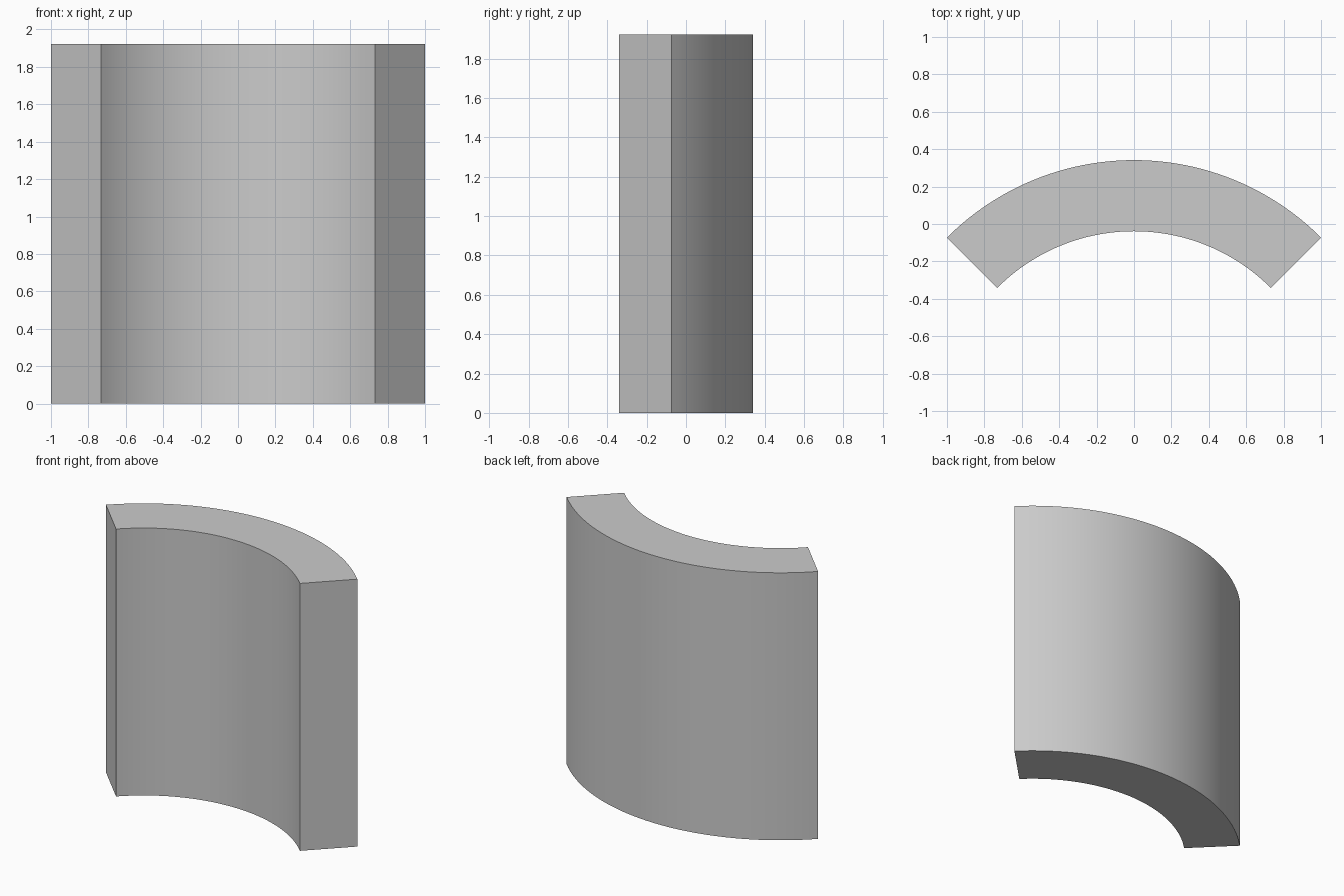
import bpy, bmesh
from math import sin, cos, radians, sqrt

if "Cube" in bpy.data.objects:
    bpy.data.objects.remove(bpy.data.objects["Cube"])

OUTER, INNER = sqrt(2), 1.034      # radii of the quarter-ring
HEIGHT, SEGMENTS = 1.923, 48
CENTRE_Y = -(OUTER + INNER * cos(radians(45))) / 2


def arc(radius):
    angles = [radians(-45 + 90 * i / SEGMENTS) for i in range(SEGMENTS + 1)]
    return [(radius * sin(a), CENTRE_Y + radius * cos(a), 0) for a in angles]


# Curved wall: quarter-ring profile extruded upwards
bm = bmesh.new()
profile = arc(OUTER) + arc(INNER)[::-1]
base = bm.faces.new([bm.verts.new(p) for p in profile])
result = bmesh.ops.extrude_face_region(bm, geom=[base], use_keep_orig=True)
top = [v for v in result["geom"] if isinstance(v, bmesh.types.BMVert)]
bmesh.ops.translate(bm, verts=top, vec=(0, 0, HEIGHT))
bmesh.ops.recalc_face_normals(bm, faces=bm.faces)

mesh = bpy.data.meshes.new("curved_wall")
bm.to_mesh(mesh)
bm.free()
wall = bpy.data.objects.new("curved_wall", mesh)
bpy.context.collection.objects.link(wall)

# Smooth curved sides, sharp corners
bpy.context.view_layer.objects.active = wall
wall.select_set(True)
bpy.ops.object.shade_smooth_by_angle(angle=radians(30))
